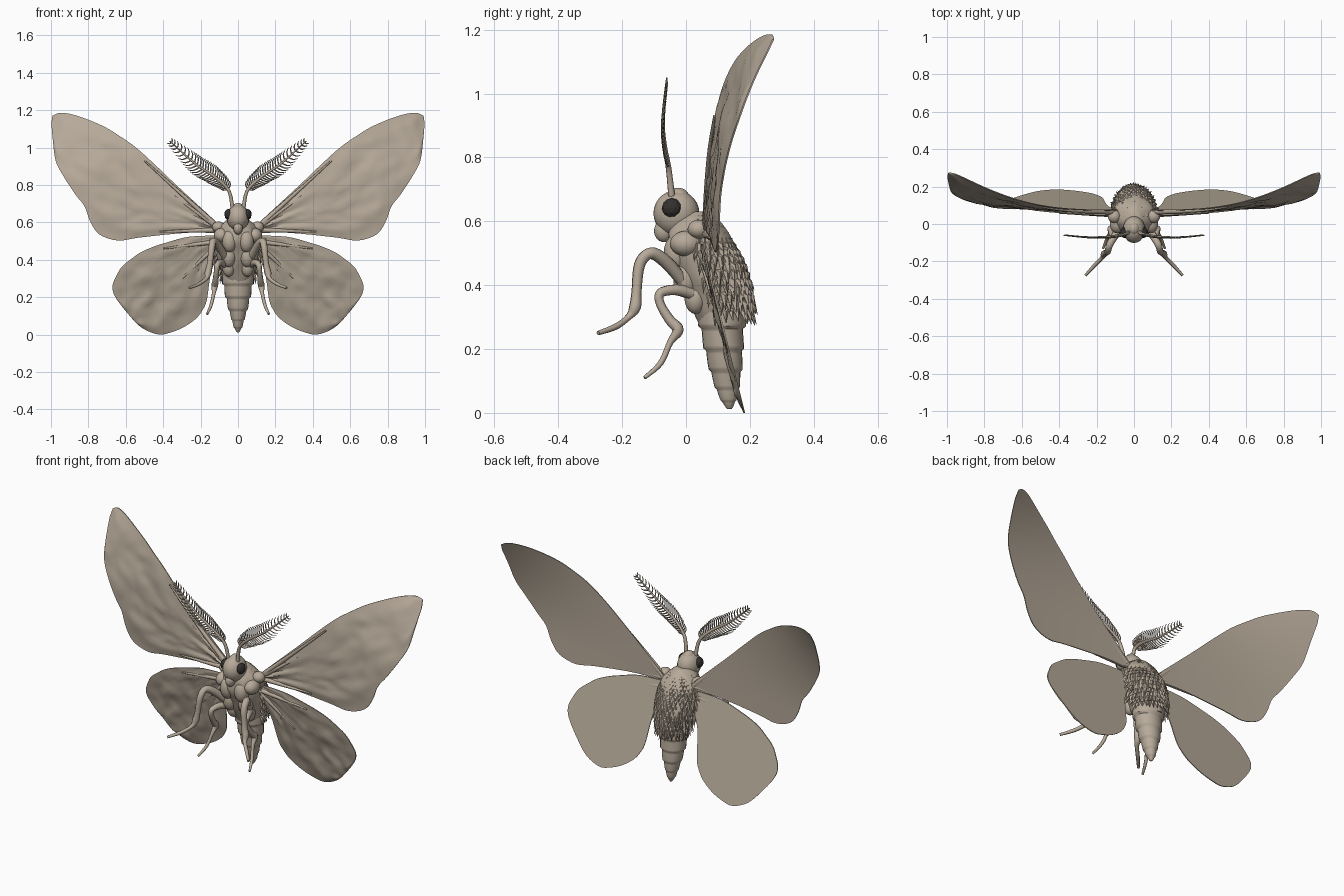
import bpy, bmesh, math, random
from mathutils import Vector, noise

if "Cube" in bpy.data.objects:
    bpy.data.objects.remove(bpy.data.objects["Cube"])

random.seed(4)


def material(name, rgb):
    m = bpy.data.materials.new(name)
    m.diffuse_color = (*rgb, 1)
    m.use_nodes = True
    m.node_tree.nodes["Principled BSDF"].inputs["Base Color"].default_value = m.diffuse_color
    return m


TAN = material("dusty tan", (0.47, 0.40, 0.32))
DARK = material("eye black", (0.035, 0.032, 0.03))


def finish(name, bm, mat=TAN, mirror=False, angle=50):
    bmesh.ops.recalc_face_normals(bm, faces=bm.faces)
    me = bpy.data.meshes.new(name)
    bm.to_mesh(me)
    bm.free()
    me.materials.append(mat)
    me.polygons.foreach_set("use_smooth", [True] * len(me.polygons))
    me.set_sharp_from_angle(angle=math.radians(angle))
    ob = bpy.data.objects.new(name, me)
    bpy.context.collection.objects.link(ob)
    if mirror:
        ob.modifiers.new("mirror", "MIRROR").use_mirror_merge = False
    return ob


def spline(pts, t):
    """Catmull-Rom point at t in 0..1 through tuples of any length."""
    f = min(max(t, 0), 1) * (len(pts) - 1)
    i = min(int(f), len(pts) - 2)
    u = f - i
    p = [pts[min(max(i + k, 0), len(pts) - 1)] for k in (-1, 0, 1, 2)]
    return [0.5 * (2 * b + (c - a) * u + (2 * a - 5 * b + 4 * c - d) * u * u
                   + (3 * b - a - 3 * c + d) * u ** 3) for a, b, c, d in zip(*p)]


def skin(bm, rings):
    loops = [[bm.verts.new(p) for p in r] for r in rings]
    n = len(loops[0])
    for a, b in zip(loops, loops[1:]):
        for i in range(n):
            bm.faces.new((a[i], a[(i + 1) % n], b[(i + 1) % n], b[i]))
    bm.faces.new(loops[0])
    bm.faces.new(loops[-1])


def tube(bm, pts, steps, sides=8):
    """Tapered limb through (x, y, z, radius) points."""
    s = [spline(pts, i / steps) for i in range(steps + 1)]
    c = [Vector(p[:3]) for p in s]
    side, rings = Vector((0.3, 1, 0.1)), []
    for i, p in enumerate(s):
        d = (c[min(i + 1, steps)] - c[max(i - 1, 0)]).normalized()
        side = (side - d * side.dot(d)).normalized()
        other = d.cross(side)
        rings.append([c[i] + (side * math.cos(a) + other * math.sin(a)) * p[3]
                      for a in (math.tau * k / sides for k in range(sides))])
    skin(bm, rings)


def blob(bm, centre, radii, u=20, v=14):
    vs = bmesh.ops.create_uvsphere(bm, u_segments=u, v_segments=v, radius=1)["verts"]
    for w in vs:
        w.co = Vector(centre) + Vector([a * b for a, b in zip(w.co, radii)])
    return vs


# Wings: matching points (x, z) on the upper and lower edges, root to tip
FORE_TOP = [(.08, .57), (.2, .68), (.33, .80), (.44, .905), (.545, 1.0), (.63, 1.06), (.706, 1.107),
            (.79, 1.145), (.866, 1.172), (.92, 1.184), (.96, 1.184), (.992, 1.17)]
FORE_LOW = [(.08, .54), (.26, .545), (.52, .52), (.64, .503), (.74, .535), (.79, .604), (.82, .685),
            (.87, .75), (.935, .85), (.975, .93), (.99, 1.04), (.998, 1.13)]
HIND_TOP = [(.08, .53), (.257, .524), (.39, .49), (.46, .467), (.52, .44), (.57, .405), (.62, .364),
            (.65, .315), (.67, .267), (.667, .225), (.647, .187), (.62, .15)]
HIND_LOW = [(.08, .45), (.14, .35), (.166, .187), (.19, .13), (.22, .09), (.265, .055), (.31, .03),
            (.365, .01), (.417, 0), (.48, .018), (.535, .053), (.594, .118)]


def fore_y(x, z):
    u = max(0, z - .6) / .58
    return .075 + x * x * (.05 + .16 * u * u)


def hind_y(x, z):
    return .06 + .25 * (.5 - z)


def wing(name, top, low, depth, n=44, m=22):
    bm = bmesh.new()
    front, back = [], []
    for i in range(n + 1):
        a, b = Vector(spline(top, i / n)), Vector(spline(low, i / n))
        fr, bk = [], []
        for j in range(m + 1):
            x, z = a.lerp(b, j / m)
            edge = min(1, 6 * min(j / m, 1 - j / m, 1 - i / n))
            r, ang = math.hypot(x - .05, z - .55), math.atan2(z - .55, x - .05)
            bump = noise.noise((r * 7, ang * 8, 3)) + .5 * noise.noise((r * 16, ang * 15, 9))
            y = depth(x, z)
            bk.append(bm.verts.new((x, y, z)))
            fr.append(bm.verts.new((x, y - .005 - edge * (.008 + .013 * bump), z)))
        front.append(fr)
        back.append(bk)
    for g in (front, back):
        for i in range(n):
            for j in range(m):
                bm.faces.new((g[i][j], g[i + 1][j], g[i + 1][j + 1], g[i][j + 1]))
    rim = [(i, 0) for i in range(n)] + [(n, j) for j in range(m)] \
        + [(i, m) for i in range(n, 0, -1)] + [(0, j) for j in range(m, 0, -1)]
    for (i, j), (k, l) in zip(rim, rim[1:] + rim[:1]):
        bm.faces.new((front[i][j], front[k][l], back[k][l], back[i][j]))
    finish(name, bm, mirror=True, angle=40)


wing("forewings", FORE_TOP, FORE_LOW, fore_y)
wing("hindwings", HIND_TOP, HIND_LOW, hind_y)

# Thick veins running out of the wing roots
bm = bmesh.new()
for depth, ends in ((fore_y, ((.42, .55), (.34, .74), (.5, .93))), (hind_y, ((.4, .46), (.3, .3)))):
    for ex, ez in ends:
        pts = []
        for k in range(5):
            x, z = Vector((.09, .56 if depth is fore_y else .5)).lerp(Vector((ex, ez)), k / 4)
            pts.append((x, depth(x, z) - .011, z, .015 - .0027 * k))
        tube(bm, pts, 12)
finish("wing_veins", bm, mirror=True)

# Thorax: rings of (z, centre y, half width, half depth)
THORAX = [(.63, .03, .035, .04), (.60, .03, .075, .075), (.55, .04, .11, .1), (.49, .06, .117, .115),
          (.42, .085, .11, .112), (.35, .105, .092, .1), (.28, .115, .07, .075)]


def thorax_point(t, a, grow=1.0):
    z, y, rx, ry = spline(THORAX, t)
    return Vector((rx * grow * math.cos(a), y + ry * grow * math.sin(a), z))


bm = bmesh.new()
skin(bm, [[thorax_point(i / 24, math.tau * k / 32, 1 + .1 * noise.noise((k % 32 * .5, i * .22, 1)))
           for k in range(32)] for i in range(25)])
finish("thorax", bm)

# Abdomen: tapering overlapping segments
ABDOMEN = [(.40, .10, .085, .08), (.32, .11, .088, .078), (.24, .115, .074, .066), (.16, .122, .057, .055),
           (.09, .128, .037, .04), (.04, .133, .022, .024), (.012, .136, .006, .007)]
bm = bmesh.new()
rings = []
for i in range(57):
    z, y, rx, ry = spline(ABDOMEN, i / 56)
    swell = .93 + .12 * (i % 8) / 7
    rings.append([(rx * swell * math.cos(a), y + ry * swell * math.sin(a), z)
                  for a in (math.tau * k / 24 for k in range(24))])
skin(bm, rings)
finish("abdomen", bm)

# Fur: pointed tufts hanging down the back of the thorax
bm = bmesh.new()
for row in range(15):
    t = .08 + .8 * row / 14
    for k in range(19):
        a = math.pi * (-.06 + 1.12 * (k + .5 * (row % 2) + random.uniform(-.2, .2)) / 18.5)
        p = thorax_point(t, a, .97)
        out = Vector((math.cos(a), math.sin(a), 0))
        wide = Vector((-out.y, out.x, 0)) * random.uniform(.009, .014)
        tip = p + Vector((0, 0, -random.uniform(.04, .06))) + out * random.uniform(.012, .024)
        base = [p - wide, p + out * .014 + Vector((0, 0, -.012)), p + wide, p - out * .01]
        v = [bm.verts.new(q) for q in base + [tip]]
        for i in range(4):
            bm.faces.new((v[i], v[(i + 1) % 4], v[4]))
        bm.faces.new(v[:4])
finish("thorax_fur", bm, angle=25)

# Head with crown tuft
bm = bmesh.new()
blob(bm, (0, -.03, .625), (.06, .072, .072))
blob(bm, (0, -.025, .675), (.03, .035, .03))
blob(bm, (0, -.07, .57), (.025, .03, .035))
finish("head", bm)

# Faceted eyes
bm = bmesh.new()
for v in bmesh.ops.create_icosphere(bm, subdivisions=2, radius=.031)["verts"]:
    v.co = Vector((v.co.x * .75 + .05, v.co.y - .045, v.co.z + .642))
finish("eyes", bm, DARK, mirror=True, angle=10)

# Shoulder pads and leg joints
bm = bmesh.new()
for c, r in (((.105, .04, .575), (.035, .035, .03)), ((.09, .0, .53), (.04, .05, .04)),
             ((.045, -.03, .5), (.04, .04, .06)), ((.05, .0, .42), (.04, .04, .06)),
             ((.05, .03, .36), (.035, .035, .05))):
    blob(bm, c, r, 14, 10)
finish("shoulder_pads", bm, mirror=True)

# Legs
bm = bmesh.new()
tube(bm, [(.06, 0, .40, .02), (.1, -.06, .47, .021), (.13, -.11, .5, .019), (.14, -.145, .465, .018),
          (.15, -.155, .38, .016), (.16, -.16, .33, .019), (.17, -.18, .30, .011), (.21, -.22, .27, .01),
          (.26, -.275, .25, .007)], 40)
finish("front_legs", bm, mirror=True)
bm = bmesh.new()
tube(bm, [(.06, .03, .37, .02), (.09, -.03, .385, .018), (.11, -.08, .375, .015), (.115, -.08, .34, .014),
          (.12, -.05, .29, .016), (.125, -.025, .26, .018), (.13, -.05, .22, .01), (.145, -.08, .155, .009),
          (.165, -.13, .11, .006)], 40)
finish("middle_legs", bm, mirror=True)

# Feathered antennae
STALK = [(.03, -.045, .68, .011), (.05, -.055, .77, .009), (.12, -.068, .84, .008),
         (.23, -.072, .915, .006), (.365, -.06, 1.035, .003)]
bm = bmesh.new()
tube(bm, STALK, 28)
for i in range(24):
    t = .27 + .7 * i / 23
    p, q = Vector(spline(STALK, t)[:3]), Vector(spline(STALK, t + .02)[:3])
    d = (q - p).normalized()
    size = .055 * math.sin(math.pi * min(1, .2 + .72 * i / 23)) + .008
    for s in (-1, 1):
        side = Vector((-d.z, 0, d.x)) * s
        mid, end = p + (side * .6 + d * .3) * size, p + (side * .85 + d * .8) * size
        tube(bm, [(*p, .004), (*mid, .0035), (*end, .0012)], 4, 4)
finish("antennae", bm, mirror=True)
